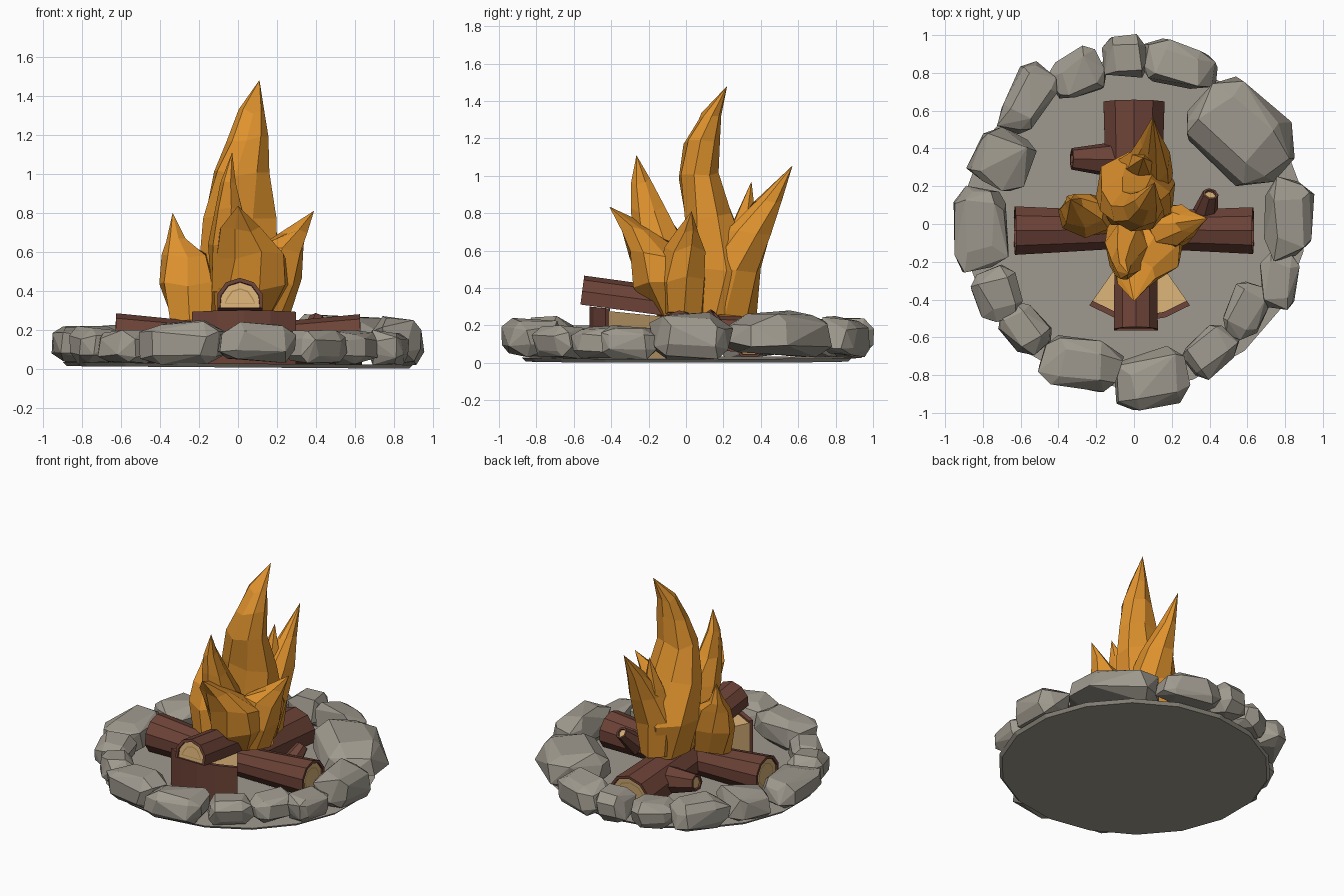
import bpy, bmesh, math, random
from mathutils import Vector, Matrix

random.seed(11)
old = bpy.data.objects.get("Cube")
if old:
    bpy.data.objects.remove(old)


def material(name, rgb):
    m = bpy.data.materials.new(name)
    m.use_nodes = True
    m.diffuse_color = (*rgb, 1)
    m.node_tree.nodes["Principled BSDF"].inputs["Base Color"].default_value = (*rgb, 1)
    return m


STONE = material("grey_stone", (0.348, 0.322, 0.272))
BARK = material("brown_bark", (0.15, 0.055, 0.038))
WOOD = material("pale_wood", (0.68, 0.43, 0.18))
RING = material("growth_ring", (0.42, 0.25, 0.09))
FIRE = material("orange_flame", (0.74, 0.29, 0.027))


def finish(name, bm, *mats):
    bmesh.ops.recalc_face_normals(bm, faces=bm.faces)
    me = bpy.data.meshes.new(name)
    bm.to_mesh(me)
    bm.free()
    for m in mats:
        me.materials.append(m)
    ob = bpy.data.objects.new(name, me)
    bpy.context.collection.objects.link(ob)
    return ob


# Thin ground disc, tilted very slightly
bm = bmesh.new()
bmesh.ops.create_cone(bm, cap_ends=True, segments=18, radius1=0.89, radius2=0.91, depth=0.02)
bm.transform(Matrix.Translation((0, 0.005, 0.017)) @ Matrix.Rotation(0.0075, 4, 'Y')
             @ Matrix.Diagonal((1, 0.97, 1, 1)))
finish("ash_ground", bm, STONE)


# Ring of stones: each is the hull of a jittered chamfered block
def stone(name, x, y, length, width, turn, bottom, top):
    pts = []
    for sx in (-1, 1):
        for sy in (-1, 1):
            for sz in (-1, 1):
                for p in ((1, 0.5, 0.5), (0.6, 1, 0.5), (0.6, 0.6, 1)):
                    pts.append(Vector((sx * p[0], sy * p[1], sz * p[2])))
    for p in pts:
        for i in range(3):
            p[i] += random.uniform(-0.17, 0.17)
    # Stretch the points to fill the block exactly
    lo = [min(p[i] for p in pts) for i in range(3)]
    hi = [max(p[i] for p in pts) for i in range(3)]
    size = (length, width, top - bottom)
    place = Matrix.Translation((x, y, (top + bottom) / 2)) @ Matrix.Rotation(math.radians(turn), 4, 'Z')
    bm = bmesh.new()
    for p in pts:
        q = Vector([((p[i] - lo[i]) / (hi[i] - lo[i]) - 0.5) * size[i] for i in range(3)])
        bm.verts.new(place @ q)
    bmesh.ops.convex_hull(bm, input=bm.verts)
    loose = [v for v in bm.verts if not v.link_faces]
    bmesh.ops.delete(bm, geom=loose, context='VERTS')
    bmesh.ops.dissolve_limit(bm, angle_limit=math.radians(10), verts=bm.verts, edges=bm.edges)
    finish(name, bm, STONE)


STONES = [
    (0.57, 0.475, 0.59, 0.45, -42, 0.03, 0.28),
    (0.24, 0.835, 0.43, 0.24, -18, 0.03, 0.25),
    (-0.05, 0.88, 0.24, 0.24, 10, 0.02, 0.24),
    (-0.30, 0.785, 0.30, 0.25, 30, 0.02, 0.21),
    (-0.57, 0.66, 0.40, 0.24, 58, 0.02, 0.24),
    (-0.70, 0.345, 0.32, 0.32, 70, 0.02, 0.23),
    (-0.81, -0.03, 0.46, 0.30, 88, 0.03, 0.22),
    (-0.72, -0.37, 0.28, 0.25, 110, 0.02, 0.22),
    (-0.58, -0.55, 0.29, 0.22, 130, 0.02, 0.20),
    (-0.28, -0.74, 0.44, 0.27, -8, 0.02, 0.25),
    (0.09, -0.835, 0.42, 0.31, 18, 0.03, 0.24),
    (0.41, -0.67, 0.30, 0.22, 40, 0.02, 0.20),
    (0.59, -0.46, 0.31, 0.21, 65, 0.02, 0.20),
    (0.765, -0.30, 0.30, 0.21, 85, 0.02, 0.20),
    (0.82, 0.025, 0.45, 0.26, 88, 0.02, 0.27),
]
for n, s in enumerate(STONES, 1):
    stone(f"stone_{n:02d}", *s)


# Logs: tapered prisms with a recessed wooden end and a growth ring
def log(name, start, end, r1, r2, sides=10, flat=None, rim=0.02):
    start, end = Vector(start), Vector(end)
    axis = end - start
    bm = bmesh.new()
    bmesh.ops.create_cone(bm, cap_ends=True, segments=sides, radius1=r1, radius2=r2, depth=axis.length,
                          matrix=Matrix.Translation((0, 0, axis.length / 2)))
    if flat is not None:
        # Split logs have a flat underside
        bmesh.ops.bisect_plane(bm, geom=bm.verts[:] + bm.edges[:] + bm.faces[:],
                               plane_co=(0, flat, 0), plane_no=(0, 1, 0), clear_inner=True)
        bmesh.ops.holes_fill(bm, edges=bm.edges)
    bmesh.ops.recalc_face_normals(bm, faces=bm.faces)
    caps = [f for f in bm.faces if abs(f.normal.z) > 0.9]
    for cap in caps:
        bmesh.ops.inset_individual(bm, faces=[cap], thickness=rim)
        if flat is not None:
            # No bark along the split side
            for v in cap.verts:
                if v.co.y < flat + rim * 1.2:
                    v.co.y = flat + 0.003
        bmesh.ops.inset_individual(bm, faces=[cap], thickness=0.002, depth=-0.012)
        cap.material_index = 1
        if r1 > 0.1:
            bands = []
            for step in (0.03, 0.007):
                bands = bmesh.ops.inset_individual(bm, faces=[cap], thickness=step)["faces"]
            for f in bands:
                if f != cap:
                    f.material_index = 2
    turn = axis.to_track_quat('Z', 'Y').to_matrix().to_4x4()
    bm.transform(Matrix.Translation(start) @ turn)
    finish(name, bm, BARK, WOOD, RING)


log("front_log", (0.01, -0.56, 0.345), (0.01, 0.05, 0.265), 0.122, 0.118, flat=-0.034)
log("left_log", (0.63, -0.035, 0.15), (-0.02, -0.03, 0.12), 0.13, 0.10)
log("right_log", (-0.63, -0.035, 0.15), (0.02, -0.03, 0.12), 0.135, 0.10)
log("back_log", (0.0, 0.645, 0.07), (0.0, 0.0, 0.12), 0.17, 0.15, flat=-0.04)
log("back_log_stub", (-0.33, 0.345, 0.16), (-0.08, 0.34, 0.12), 0.058, 0.10, sides=7, rim=0.014)
log("left_log_stub", (0.405, 0.16, 0.255), (0.37, 0.03, 0.13), 0.042, 0.075, sides=7, rim=0.012)


# Upright split wedge in front: pale core with a curved bark plate
def sector(name, r_in, r_out, lift, mat):
    arc = [math.radians(a) for a in (-35, -17, 0, 17, 35)]
    outline = [(r_out * math.sin(a), -r_out * math.cos(a)) for a in arc]
    if r_in:
        outline += [(r_in * math.sin(a), -r_in * math.cos(a)) for a in reversed(arc)]
    else:
        outline.append((0, 0))
    bm = bmesh.new()
    base = bm.faces.new([bm.verts.new((x + 0.03, y - 0.05, 0.02)) for x, y in outline])
    up = bmesh.ops.extrude_face_region(bm, geom=[base])["geom"]
    for v in up:
        if isinstance(v, bmesh.types.BMVert):
            # The top slopes down toward the fire
            v.co.z = 0.24 + lift - 0.1 * (v.co.y + 0.05)
    finish(name, bm, mat)


sector("wedge_core", 0, 0.44, 0, WOOD)
sector("wedge_bark", 0.435, 0.465, 0.014, BARK)


# Flames: faceted tongues lofted through rings (x, y, z, half width, half depth)
def tongue(name, rings, tip, sides=8):
    bm = bmesh.new()
    loops = []
    for k, (x, y, z, rx, ry) in enumerate(rings):
        loop = []
        for i in range(sides):
            a = math.tau * i / sides + 0.18 * k
            j = random.uniform(0.95, 1.09)
            loop.append(bm.verts.new((x + rx * j * math.cos(a), y + ry * j * math.sin(a),
                                      z + random.uniform(-0.02, 0.02))))
        loops.append(loop)
    bm.faces.new(loops[0])
    peak = bm.verts.new(tip)
    for i in range(sides):
        n = (i + 1) % sides
        for a, b in zip(loops, loops[1:]):
            bm.faces.new((a[i], a[n], b[n], b[i]))
        bm.faces.new((loops[-1][i], loops[-1][n], peak))
    finish(name, bm, FIRE)


tongue("main_flame", [
    (0.03, 0.16, 0.25, 0.16, 0.18), (0.01, 0.18, 0.50, 0.215, 0.21), (0.01, 0.12, 0.78, 0.195, 0.14),
    (0.02, 0.07, 1.00, 0.145, 0.11), (0.05, 0.085, 1.18, 0.10, 0.095),
    (0.07, 0.13, 1.32, 0.065, 0.06)], (0.11, 0.22, 1.48))
tongue("front_flame", [
    (0.04, -0.04, 0.25, 0.16, 0.11), (0.07, -0.10, 0.42, 0.205, 0.17), (0.06, -0.16, 0.58, 0.18, 0.155),
    (0.01, -0.27, 0.72, 0.105, 0.08)], (0.0, -0.41, 0.835))
tongue("tall_front_flame", [
    (-0.02, -0.06, 0.40, 0.13, 0.15), (-0.035, -0.14, 0.65, 0.115, 0.14),
    (-0.045, -0.20, 0.82, 0.075, 0.09), (-0.05, -0.245, 0.97, 0.04, 0.055)], (-0.03, -0.265, 1.11), 7)
tongue("back_flame", [
    (0.04, 0.21, 0.26, 0.13, 0.16), (0.05, 0.24, 0.50, 0.16, 0.17), (0.08, 0.33, 0.70, 0.11, 0.13),
    (0.09, 0.44, 0.87, 0.055, 0.075)], (0.10, 0.57, 1.055))
tongue("small_back_flame", [
    (0.05, 0.27, 0.48, 0.13, 0.11), (0.04, 0.31, 0.74, 0.07, 0.07)], (0.05, 0.35, 0.97), 6)
tongue("right_flame", [
    (-0.22, 0.02, 0.26, 0.13, 0.085), (-0.25, 0.045, 0.43, 0.155, 0.11), (-0.275, 0.07, 0.58, 0.12, 0.09),
    (-0.32, 0.11, 0.67, 0.05, 0.05)], (-0.335, 0.13, 0.80), 7)
tongue("left_flame", [
    (0.13, -0.01, 0.26, 0.14, 0.11), (0.18, -0.02, 0.45, 0.14, 0.13), (0.21, -0.01, 0.61, 0.13, 0.11),
    (0.29, 0.01, 0.70, 0.07, 0.055)], (0.39, 0.03, 0.81), 7)
